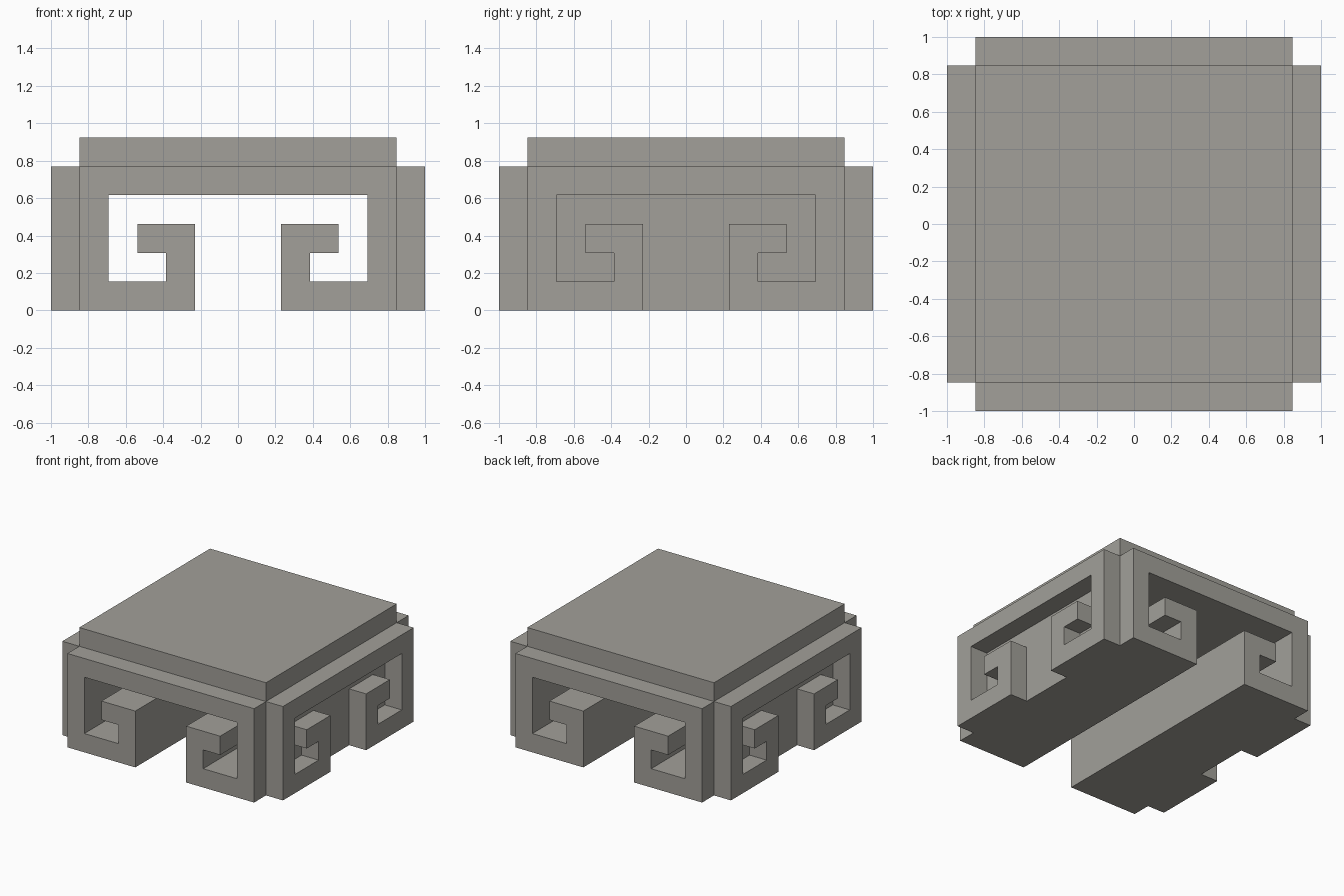
import bpy, bmesh
from mathutils import Matrix

if "Cube" in bpy.data.objects:
    bpy.data.objects.remove(bpy.data.objects["Cube"])

U = 2 / 13  # block module

stone = bpy.data.materials.new("warm grey stone")
stone.diffuse_color = (0.36, 0.35, 0.32, 1)
stone.use_nodes = True
stone.node_tree.nodes["Principled BSDF"].inputs["Base Color"].default_value = stone.diffuse_color


def extrude_profile(name, points, start, depth, turn=0.0):
    """Extrude an x-z outline along y, then turn it about z. Units are modules."""
    bm = bmesh.new()
    face = bm.faces.new([bm.verts.new((x * U, start * U, z * U)) for x, z in points])
    moved = bmesh.ops.extrude_face_region(bm, geom=[face])["geom"]
    verts = [g for g in moved if isinstance(g, bmesh.types.BMVert)]
    bmesh.ops.translate(bm, verts=verts, vec=(0, depth * U, 0))
    bmesh.ops.recalc_face_normals(bm, faces=bm.faces)
    bm.transform(Matrix.Rotation(turn, 4, 'Z'))
    mesh = bpy.data.meshes.new(name)
    bm.to_mesh(mesh)
    bm.free()
    mesh.materials.append(stone)
    obj = bpy.data.objects.new(name, mesh)
    bpy.context.collection.objects.link(obj)
    return obj


# Right half of the arch whose feet curl inward and up, then its mirror
half = [(5.5, 5), (5.5, 0), (1.5, 0), (1.5, 3), (3.5, 3), (3.5, 2),
        (2.5, 2), (2.5, 1), (4.5, 1), (4.5, 4)]
arch = half + [(-x, z) for x, z in reversed(half)]

# Main body: the scroll arch runs through from front to back
extrude_profile("scroll_body", arch, -6.5, 13)

# Shallow scroll panels on the two sides
quarter = 1.5707963267948966
extrude_profile("right_scroll_panel", arch, -6.5, 1, quarter)
extrude_profile("left_scroll_panel", arch, -6.5, 1, -quarter)

# Square top slab
slab = [(-5.5, 5), (5.5, 5), (5.5, 6), (-5.5, 6)]
extrude_profile("top_slab", slab, -5.5, 11)
